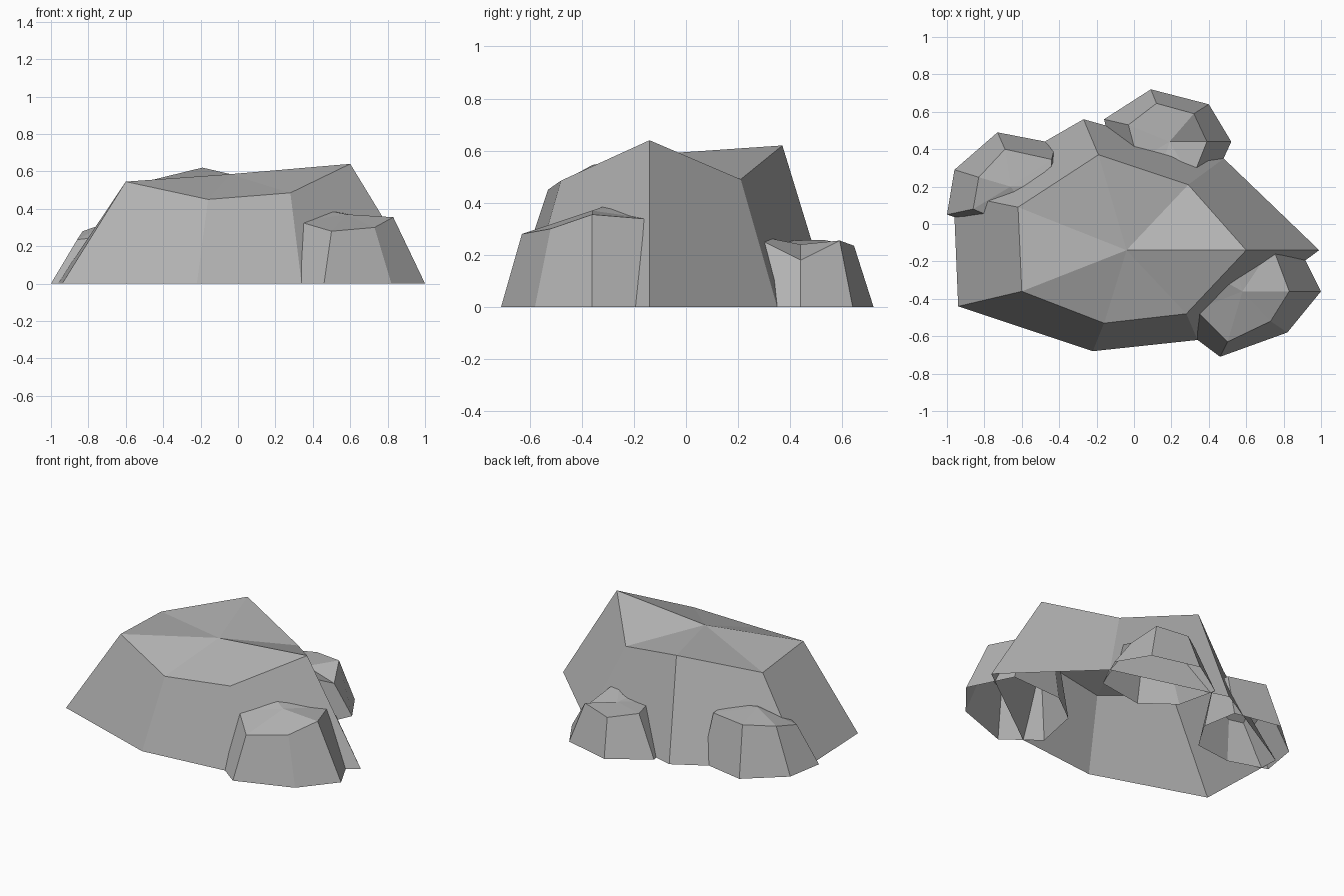
import bpy
import bmesh

cube = bpy.data.objects.get("Cube")
if cube:
    bpy.data.objects.remove(cube, do_unlink=True)

stone = bpy.data.materials.new("grey_stone")
stone.use_nodes = True
GREY = (0.45, 0.45, 0.45, 1)
stone.diffuse_color = GREY
stone.node_tree.nodes["Principled BSDF"].inputs["Base Color"].default_value = GREY


def rock(name, base, rim, peak):
    """Open-bottomed boulder: ground ring, upper rim and a fan to the peak."""
    bm = bmesh.new()
    low = [bm.verts.new((x, y, 0)) for x, y in base]
    high = [bm.verts.new(p) for p in rim]
    top = bm.verts.new(peak)
    for i in range(len(low)):
        j = (i + 1) % len(low)
        bm.faces.new((low[i], low[j], high[j], high[i]))
        bm.faces.new((high[i], high[j], top))
    mesh = bpy.data.meshes.new(name)
    bm.to_mesh(mesh)
    bm.free()
    mesh.materials.append(stone)
    obj = bpy.data.objects.new(name, mesh)
    bpy.context.collection.objects.link(obj)


# Large central boulder
rock("main_boulder",
     [(.99, -.14), (.48, .35), (-.27, .56), (-.965, .16),
      (-.94, -.44), (-.22, -.68), (.34, -.62)],
     [(.6, -.14, .64), (.29, .21, .49), (-.19, .37, .62), (-.62, .09, .515),
      (-.6, -.36, .545), (-.16, -.53, .45), (.28, -.48, .485)],
     (-.04, -.14, .585))

# Smaller boulders leaning on its sides
rock("front_boulder",
     [(1, -.36), (.86, -.08), (.5, -.1), (.3, -.25),
      (.24, -.545), (.46, -.71), (.82, -.58)],
     [(.83, -.36, .355), (.74, -.12, .335), (.52, -.14, .39), (.38, -.25, .41),
      (.33, -.46, .33), (.5, -.63, .28), (.73, -.52, .3)],
     (.58, -.36, .37))

rock("back_boulder",
     [(.52, .44), (.4, .64), (.09, .72), (-.16, .56),
      (-.1, .3), (.1, .15), (.41, .2)],
     [(.39, .44, .18), (.32, .59, .255), (.12, .645, .235), (-.03, .53, .257),
      (.02, .34, .255), (.12, .22, .26), (.31, .24, .28)],
     (.19, .44, .24))

rock("side_boulder",
     [(-.38, .2), (-.42, .43), (-.73, .49), (-.96, .29),
      (-1, .05), (-.75, -.03), (-.5, 0)],
     [(-.45, .2, .32), (-.44, .345, .3), (-.69, .4, .31), (-.83, .25, .28),
      (-.86, .08, .235), (-.72, .02, .25), (-.55, .05, .3)],
     (-.66, .2, .34))
